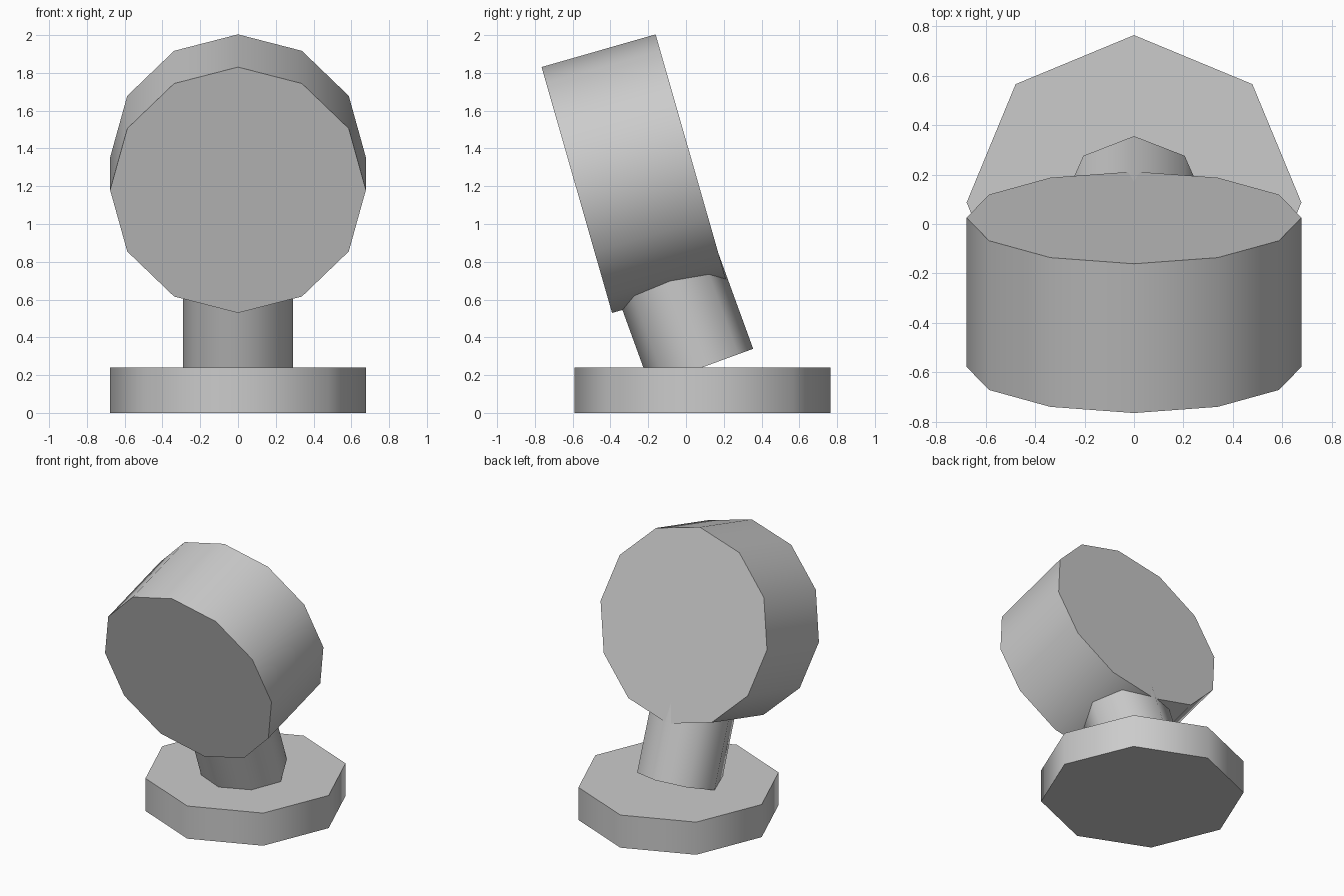
import bpy
import math
from mathutils import Matrix, Vector

if "Cube" in bpy.data.objects:
    bpy.data.objects.remove(bpy.data.objects["Cube"])

grey = bpy.data.materials.new("plain grey")
grey.diffuse_color = (0.6, 0.6, 0.6, 1)
grey.use_nodes = True
grey.node_tree.nodes["Principled BSDF"].inputs["Base Color"].default_value = grey.diffuse_color


def drum(name, sides, radius, length, start, tilt):
    """Capped cylinder growing from `start`, leaning about x by `tilt` degrees."""
    turn = Matrix.Rotation(math.radians(tilt), 4, 'X')
    centre = Vector(start) + turn @ Vector((0, 0, length / 2))
    bpy.ops.mesh.primitive_cylinder_add(
        vertices=sides, radius=radius, depth=length,
        location=centre, rotation=(math.radians(tilt), 0, 0))
    ob = bpy.context.object
    ob.name = name
    ob.data.materials.append(grey)
    # Rounded sides, crisp cap edges
    bpy.ops.object.shade_smooth_by_angle(angle=math.radians(50))
    return ob


# Flat octagonal foot
drum("base", 8, 0.677, 0.24, (0, 0.087, 0), 0)
# Leaning neck, ending inside the head
drum("stem", 8, 0.29, 0.9, (0, 0.083, 0.24), 20)
# Twelve-sided head, tipped forward
drum("head", 12, 0.677, 0.628, (0, -0.578, 1.18), -74)
